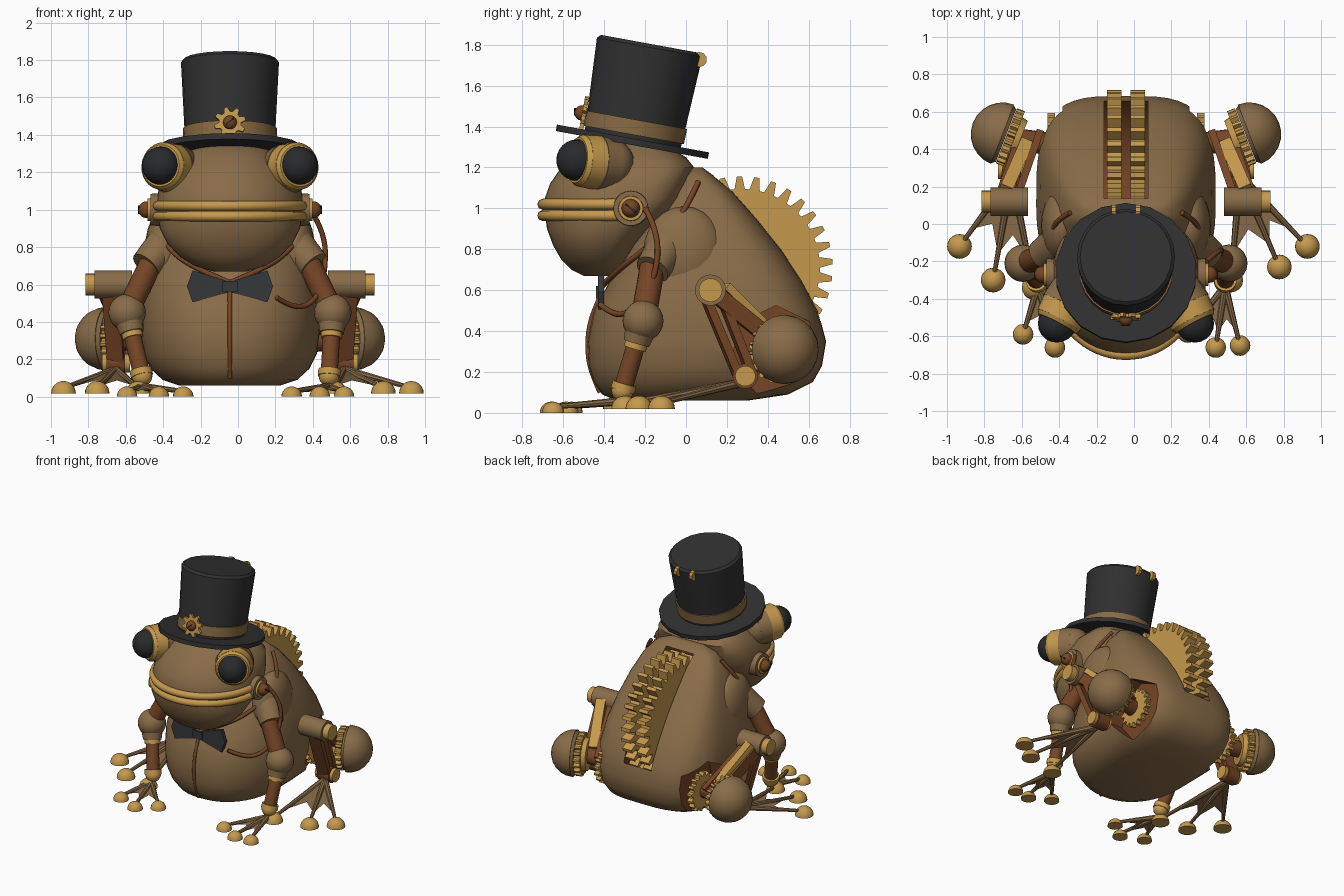
import bpy, bmesh, math
from mathutils import Vector, Matrix

if bpy.data.objects.get("Cube"):
    bpy.data.objects.remove(bpy.data.objects["Cube"])


def material(name, rgb):
    m = bpy.data.materials.new(name)
    m.use_nodes = True
    m.diffuse_color = (*rgb, 1)
    m.node_tree.nodes["Principled BSDF"].inputs["Base Color"].default_value = (*rgb, 1)
    return m


TAN = material("bronze skin", (.25, .15, .065))
GOLD = material("brass", (.56, .32, .075))
COPPER = material("copper", (.18, .06, .019))
BLACK = material("hat black", (.03, .03, .031))
EYE = material("eye black", (.022, .023, .025))
BOW = material("bow charcoal", (.036, .038, .041))
BAND = material("hat band brown", (.25, .145, .056))
parts = []


def finish(name, bm, mat, matrix=None, angle=35):
    if matrix:
        bm.transform(matrix)
    bmesh.ops.recalc_face_normals(bm, faces=bm.faces)
    me = bpy.data.meshes.new(name)
    bm.to_mesh(me)
    bm.free()
    ob = bpy.data.objects.new(name, me)
    bpy.context.collection.objects.link(ob)
    me.materials.append(mat)
    parts.append(ob)
    smooth(ob, angle)
    return ob


def smooth(ob, angle=35):
    bpy.ops.object.select_all(action='DESELECT')
    ob.select_set(True)
    bpy.context.view_layer.objects.active = ob
    bpy.ops.object.shade_smooth_by_angle(angle=math.radians(angle))


def aim(center, axis):
    return Matrix.Translation(center) @ Vector(axis).to_track_quat('Z', 'Y').to_matrix().to_4x4()


def cyl(name, a, b, r1, r2, mat, n=20):
    a, b = Vector(a), Vector(b)
    bm = bmesh.new()
    bmesh.ops.create_cone(bm, cap_ends=True, segments=n, radius1=r1, radius2=r2, depth=(b - a).length)
    return finish(name, bm, mat, aim((a + b) / 2, b - a))


def bar(name, a, b, w, h, mat):
    a, b = Vector(a), Vector(b)
    bm = bmesh.new()
    bmesh.ops.create_cube(bm, size=1)
    return finish(name, bm, mat, aim((a + b) / 2, b - a) @ Matrix.Diagonal((w, h, (b - a).length, 1)))


def ball(name, c, r, mat, half_axis=None, scale=(1, 1, 1)):
    bm = bmesh.new()
    bmesh.ops.create_uvsphere(bm, u_segments=20, v_segments=12, radius=r)
    if half_axis:
        bmesh.ops.bisect_plane(bm, geom=bm.verts[:] + bm.edges[:] + bm.faces[:], plane_co=(0, 0, 0),
                               plane_no=(0, 0, 1), dist=1e-4, clear_inner=True)
        bmesh.ops.holes_fill(bm, edges=[e for e in bm.edges if e.is_boundary])
    return finish(name, bm, mat, aim(c, half_axis or (0, 0, 1)) @ Matrix.Diagonal((*scale, 1)))


def prism(name, pts, depth, mat, matrix):
    """Extrude a flat outline symmetrically along local z."""
    bm = bmesh.new()
    face = bm.faces.new([bm.verts.new((x, y, -depth / 2)) for x, y in pts])
    new = bmesh.ops.extrude_face_region(bm, geom=[face])["geom"]
    bmesh.ops.translate(bm, vec=(0, 0, depth), verts=[v for v in new if isinstance(v, bmesh.types.BMVert)])
    return finish(name, bm, mat, matrix, 25)


def gear(name, c, axis, root, tip, depth, n, mat):
    pts = []
    for i in range(n):
        for f, r in ((0, root), (.2, tip), (.5, tip), (.7, root)):
            t = 2 * math.pi * (i + f) / n
            pts.append((r * math.cos(t), r * math.sin(t)))
    return prism(name, pts, depth, mat, aim(c, axis))


def tube(name, pts, r, mat, kind='NURBS'):
    cu = bpy.data.curves.new(name, 'CURVE')
    cu.dimensions = '3D'
    cu.bevel_depth, cu.bevel_resolution, cu.use_fill_caps = r, 2, True
    sp = cu.splines.new(kind)
    sp.points.add(len(pts) - 1)
    for p, co in zip(sp.points, pts):
        p.co = (*co, 1)
    if kind == 'NURBS':
        sp.use_endpoint_u, sp.order_u, sp.resolution_u = True, 3, 6
    ob = bpy.data.objects.new(name, cu)
    bpy.context.collection.objects.link(ob)
    bpy.ops.object.select_all(action='DESELECT')
    ob.select_set(True)
    bpy.context.view_layer.objects.active = ob
    bpy.ops.object.convert(target='MESH')
    ob = bpy.context.view_layer.objects.active
    ob.data.materials.clear()
    ob.data.materials.append(mat)
    smooth(ob, 50)
    parts.append(ob)


def loft(name, rings, mat, split, e_front, e_back, n=48):
    """Stack of level rings: height, front y, back y, half width."""
    bm = bmesh.new()
    rows = []
    for z, y0, y1, rx in rings:
        yc, row = y0 + (y1 - y0) * split, []
        for i in range(n):
            t = 2 * math.pi * i / n
            c, s = math.cos(t), math.sin(t)
            e, ry = (e_back, y1 - yc) if s > 0 else (e_front, yc - y0)
            x = rx * math.copysign(abs(c) ** (2 / e), c)
            row.append(bm.verts.new((x, yc + ry * math.copysign(abs(s) ** (2 / e), s), z)))
        rows.append(row)
    for lo, hi in zip(rows, rows[1:]):
        for i in range(n):
            j = (i + 1) % n
            bm.faces.new((lo[i], lo[j], hi[j], hi[i]))
    bm.faces.new(rows[0])
    bm.faces.new(rows[-1])
    return finish(name, bm, mat, None, 50)


def carve(ob, cutter):
    cutter.data.materials.clear()
    for m in (TAN, COPPER):
        cutter.data.materials.append(m)
    for p in cutter.data.polygons:
        p.material_index = 1
    parts.remove(cutter)
    mod = ob.modifiers.new("cut", 'BOOLEAN')
    mod.operation, mod.object = 'DIFFERENCE', cutter
    bpy.ops.object.select_all(action='DESELECT')
    bpy.context.view_layer.objects.active = ob
    ob.select_set(True)
    bpy.ops.object.modifier_apply(modifier="cut")
    bpy.data.objects.remove(cutter)


# Body with a slot for the back gears and a hip opening on each side
body = loft("body", [(.06, -.34, .30, .27), (.09, -.41, .50, .36), (.15, -.45, .62, .425), (.23, -.475, .665, .465),
                     (.35, -.48, .685, .48), (.5, -.45, .645, .48), (.65, -.37, .565, .46), (.8, -.28, .465, .42),
                     (.95, -.19, .345, .37), (1.08, -.1, .23, .31), (1.16, -.03, .135, .24), (1.2, .02, .08, .14)],
            TAN, .5, 2.3, 3.5)
body.data.materials.append(COPPER)
GEAR = Vector((0, .27, .71))
carve(body, cyl("slot_cutter", GEAR - Vector((.118, 0, 0)), GEAR + Vector((.118, 0, 0)), .468, .468, COPPER, 48))
for s in (-1, 1):
    carve(body, cyl("hip_cutter", (s * .34, .44, .3), (s * .7, .44, .3), .225, .225, COPPER, 7))
smooth(body, 50)
for s in (-1, 1):
    gear("back_gear", GEAR + Vector((s * .062, 0, 0)), (1, 0, 0), .385, .447, .078, 33, GOLD)

# Head, lips and ears
loft("head", [(.67, -.50, -.38, .09), (.70, -.56, -.33, .19), (.75, -.61, -.29, .27), (.82, -.65, -.25, .335),
              (.9, -.68, -.18, .375), (.98, -.69, -.06, .39), (1.05, -.69, -.01, .39), (1.12, -.665, .015, .38),
              (1.2, -.61, .04, .35), (1.25, -.56, 0, .30), (1.3, -.50, -.08, .24), (1.35, -.42, -.18, .16)],
     TAN, .6, 2.1, 3)
for z in (.965, 1.02):
    arc = [math.pi * i / 32 for i in range(33)]
    tube("lip", [(.39 * math.cos(t), -.29 - .41 * math.sin(t), z) for t in arc], .027, GOLD, 'POLY')
for s in (-1, 1):
    cyl("ear_disc", (s * .33, -.27, 1), (s * .425, -.27, 1), .088, .085, TAN)
    cyl("ear_ring", (s * .42, -.27, 1), (s * .44, -.27, 1), .062, .06, GOLD)
    ball("ear_bolt", (s * .445, -.27, 1), .045, COPPER)
    bar("ear_bolt_slot", (s * .487, -.295, 1.02), (s * .487, -.245, .98), .009, .009, EYE)
    # Eyes
    base, d = Vector((s * .30, -.40, 1.22)), Vector((s * .45, -.86, .1)).normalized()
    ball("eye_socket", base - d * .02, .13, TAN)
    cyl("eye_sleeve", base - d * .04, base + d * .045, .128, .137, TAN, 28)
    cyl("eye_barrel", base + d * .045, base + d * .13, .133, .128, GOLD, 28)
    cyl("eye_rim", base + d * .13, base + d * .152, .126, .112, GOLD, 28)
    ball("eyeball", base + d * .15, .102, EYE)
    # Collar
    tube("collar", [(s * .30, .06, 1.13), (s * .37, .02, 1.04), (s * .40, -.05, .93), (s * .34, -.20, .8),
                    (s * .2, -.345, .69), (0, -.42, .61)], .014, COPPER)

# Belly seam, chain and bow tie
tube("belly_seam", [(0, -.405, .6), (0, -.452, .5), (0, -.478, .4), (0, -.482, .3), (0, -.465, .2), (0, -.42, .1)],
     .012, COPPER)
tube("chain", [(.43, -.2, 1), (.51, -.13, .88), (.51, -.15, .65), (.45, -.26, .5), (.34, -.35, .47),
               (.25, -.42, .53)], .014, COPPER)
front = aim((0, -.415, .59), (0, -1, 0))
for s in (-1, 1):
    prism("bow_wing", [(0, .025), (s * .2, .085), (s * .23, 0), (s * .2, -.085), (0, -.03)], .03, BOW, front)
bar("bow_knot", (0, -.425, .56), (0, -.425, .62), .08, .03, BOW)

# Top hat, leaning back
UP = Vector((0, .18, .984))
HAT = Vector((0, -.265, 1.31))
hat = lambda h: HAT + UP * h
cyl("hat_brim", hat(0), hat(.032), .378, .378, BLACK, 18)
cyl("hat_crown", hat(.02), hat(.485), .238, .262, BLACK, 24)
cyl("hat_top", hat(.485), hat(.502), .262, .245, BLACK, 24)
cyl("hat_band", hat(.05), hat(.125), .25, .252, BAND, 24)
face = Vector((0, -.984, .18))
gear("hat_gear", hat(.11) + face * .257, face, .06, .085, .02, 8, GOLD)
bolt = hat(.11) + face * .268
ball("hat_bolt", bolt, .037, COPPER)
slot = bolt + face * .034
bar("hat_bolt_slot", slot + Vector((-.02, 0, -.016)), slot + Vector((.02, 0, .016)), .008, .008, EYE)
for s in (-1, 1):
    c = hat(.47) - face * .25
    cyl("hat_loop", c + Vector((s * .052, 0, 0)), c + Vector((s * .078, 0, 0)), .037, .037, GOLD, 10)


def foot(name, ankle, toes, r, rod):
    ankle = Vector(ankle)
    tips = [Vector((x, y, z)) for x, y, z in toes]
    for t in tips:
        ball(name + "_toe_pad", t, r, GOLD, (0, 0, 1))
        cyl(name + "_toe", ankle, t + Vector((0, 0, .03)), rod, .011, TAN, 8)
    for a, b in zip(tips, tips[1:]):
        bm = bmesh.new()
        pts = [ankle, ankle.lerp(a, .75), ankle.lerp((a + b) / 2, .55), ankle.lerp(b, .75)]
        f = bm.faces.new([bm.verts.new(p + Vector((0, 0, .012))) for p in pts])
        bmesh.ops.solidify(bm, geom=[f], thickness=.01)
        finish(name + "_web", bm, TAN)


# Limbs: each side has its own spread of toes
hands = {1: [(.61, -.65), (.48, -.66), (.33, -.58)], -1: [(-.55, -.59), (-.38, -.66), (-.25, -.56)]}
feet = {1: [(.97, -.12), (.82, -.23), (.56, -.30)], -1: [(-.89, -.12), (-.71, -.30), (-.49, -.34)]}
for s in (-1, 1):
    # Arm
    wrist, elbow = Vector((s * .5 + .03, -.31, .11)), Vector((s * .55, -.21, .45))
    ball("shoulder", (s * .345, -.01, .78), 1, TAN, scale=(.11, .2, .23))
    cyl("sleeve", (s * .36, -.1, .80), (s * .45, -.165, .70), .10, .085, TAN)
    cyl("upper_arm", (s * .41, -.16, .74), elbow, .062, .062, COPPER)
    ball("elbow", elbow, .10, TAN)
    cyl("elbow_cuff", elbow.lerp(wrist, -.1), elbow.lerp(wrist, .32), .09, .065, TAN)
    cyl("forearm", elbow, wrist, .046, .046, COPPER)
    cyl("elbow_ring", elbow.lerp(wrist, .28), elbow.lerp(wrist, .4), .056, .056, GOLD)
    cyl("wrist_ring", elbow.lerp(wrist, .9), wrist, .06, .06, GOLD)
    ball("wrist", wrist, .055, GOLD)
    foot("hand", wrist - Vector((0, .02, .055)), [(x, y, 0) for x, y in hands[s]], .055, .02)
    # Hip dome and drive gears
    axis = Vector((s * .93, .36, 0))
    hip = Vector((s * .66, .48, .31))
    ball("hip_dome", hip, .17, TAN, axis)
    cyl("hip_disc", hip - axis * .02, hip, .15, .165, TAN)
    gear("hip_gear", hip - axis * .045, axis, .135, .158, .045, 20, GOLD)
    cyl("hip_ring", hip - axis * .1, hip - axis * .06, .115, .125, GOLD)
    cyl("hip_axle", (s * .34, .42, .29), hip - axis * .08, .06, .06, COPPER)
    gear("inner_hip_gear", (s * .40, .45, .29), (1, 0, 0), .12, .145, .04, 16, GOLD)
    # Folded hind leg
    knee, ankle = Vector((s * .64, .12, .6)), Vector((s * .61, .29, .18))
    for o in (-.05, .05):
        bar("thigh_bar", (s * .515 + o, .48, .31), knee + Vector((o, 0, 0)), .04, .08, COPPER)
        bar("shin_bar", knee + Vector((0, o * .8, 0)), ankle + Vector((0, o * .7, 0)), .09, .04, COPPER)
    bar("thigh_plate", (s * .53, .44, .37), knee + Vector((0, .07, .02)), .07, .04, GOLD)
    w = Vector((s, 0, 0))
    cyl("knee", knee - w * .115, knee + w * .085, .076, .076, TAN)
    cyl("knee_pin", knee, knee + w * .132, .058, .058, GOLD)
    cyl("ankle_joint", ankle - w * .05, ankle + w * .05, .062, .062, COPPER)
    cyl("ankle_pin", ankle - w * .075, ankle + w * .075, .05, .05, GOLD)
    foot("foot", ankle - Vector((0, .03, .035)), [(x, y, .018) for x, y in feet[s]], .066, .022)

# Shift the whole figure so that its toes are centred
for ob in parts:
    ob.location.x -= .043
